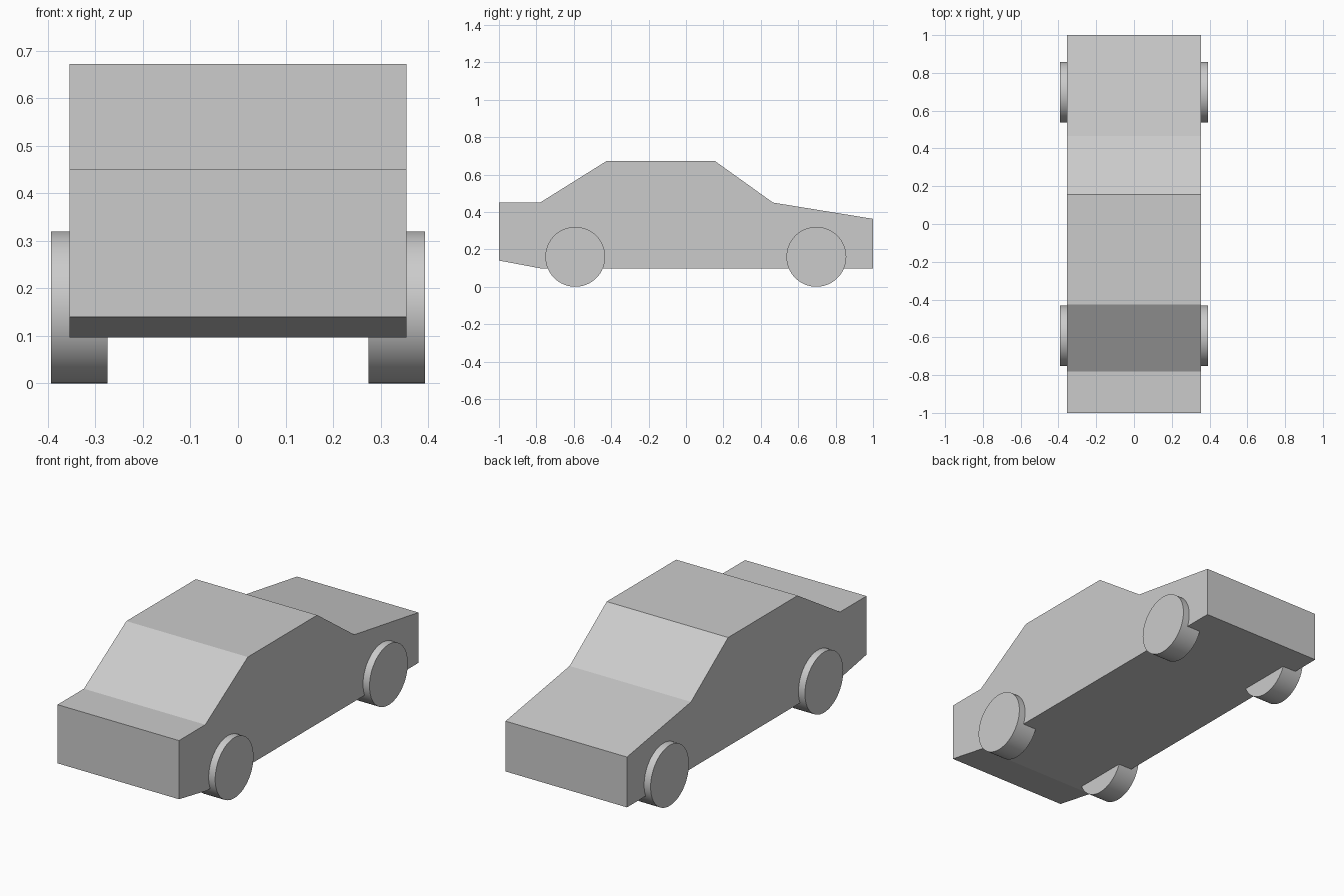
import bpy, bmesh, math
from mathutils import Matrix

if "Cube" in bpy.data.objects:
    bpy.data.objects.remove(bpy.data.objects["Cube"])

grey = bpy.data.materials.new("light_grey")
grey.diffuse_color = (0.6, 0.6, 0.6, 1)
grey.use_nodes = True
grey.node_tree.nodes["Principled BSDF"].inputs["Base Color"].default_value = grey.diffuse_color


def add_object(name, bm):
    bmesh.ops.recalc_face_normals(bm, faces=bm.faces)
    mesh = bpy.data.meshes.new(name)
    bm.to_mesh(mesh)
    bm.free()
    mesh.materials.append(grey)
    obj = bpy.data.objects.new(name, mesh)
    bpy.context.collection.objects.link(obj)
    return obj


# Car body: side profile (y, z) extruded across the width
HALF_WIDTH = 0.355
profile = [(-1, 0.14), (-0.77, 0.097), (1, 0.097), (1, 0.363), (0.465, 0.45),
           (0.155, 0.672), (-0.425, 0.672), (-0.78, 0.45), (-1, 0.45)]
bm = bmesh.new()
side = bm.faces.new([bm.verts.new((-HALF_WIDTH, y, z)) for y, z in profile])
ext = bmesh.ops.extrude_face_region(bm, geom=[side])
bmesh.ops.translate(bm, vec=(2 * HALF_WIDTH, 0, 0),
                    verts=[v for v in ext["geom"] if isinstance(v, bmesh.types.BMVert)])
add_object("car_body", bm)


# Wheels: plain smooth discs, partly sunk into the body
RADIUS, INNER, OUTER = 0.16, 0.275, 0.393
for end, y in (("front", -0.592), ("rear", 0.697)):
    for side_name, s in (("left", -1), ("right", 1)):
        bm = bmesh.new()
        place = (Matrix.Translation((s * (INNER + OUTER) / 2, y, RADIUS))
                 @ Matrix.Rotation(math.pi / 2, 4, 'Y'))
        bmesh.ops.create_cone(bm, cap_ends=True, segments=64, radius1=RADIUS,
                              radius2=RADIUS, depth=OUTER - INNER, matrix=place)
        wheel = add_object(f"{end}_{side_name}_wheel", bm)
        bpy.ops.object.select_all(action='DESELECT')
        wheel.select_set(True)
        bpy.context.view_layer.objects.active = wheel
        bpy.ops.object.shade_smooth_by_angle(angle=math.radians(30))
